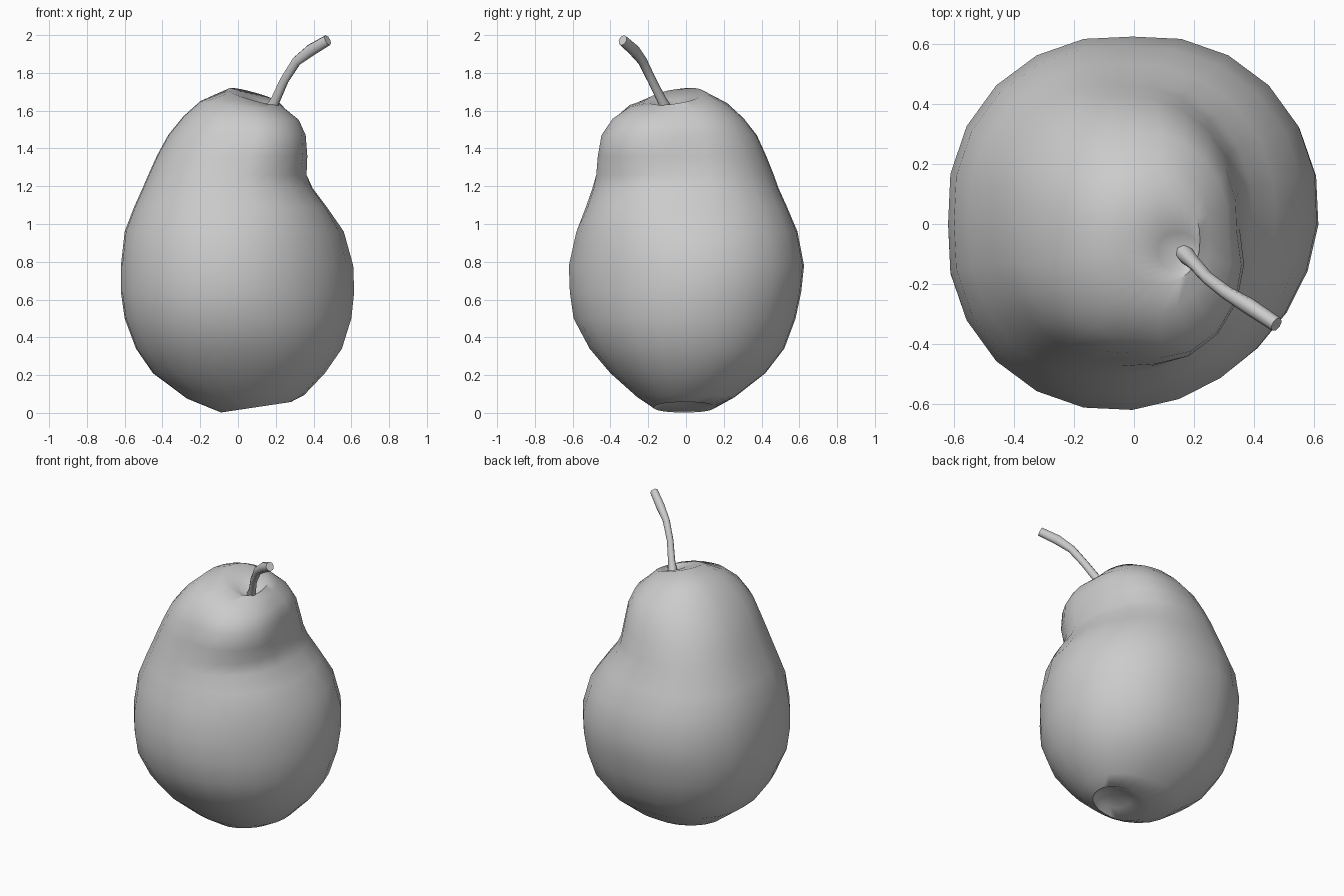
import bpy, bmesh
from math import sin, cos, pi
from mathutils import Vector

if "Cube" in bpy.data.objects:
    bpy.data.objects.remove(bpy.data.objects["Cube"])


def make_object(name, rings, start, end):
    """Skin a list of rings, closing both ends with a fan to a centre point."""
    bm = bmesh.new()
    loops = [[bm.verts.new(p) for p in ring] for ring in rings]
    n = len(loops[0])
    for a, b in zip(loops, loops[1:]):
        for i in range(n):
            j = (i + 1) % n
            bm.faces.new((a[i], a[j], b[j], b[i]))
    for loop, tip in ((loops[0], start), (loops[-1], end)):
        v = bm.verts.new(tip)
        for i in range(n):
            bm.faces.new((loop[i], loop[(i + 1) % n], v))
    bmesh.ops.recalc_face_normals(bm, faces=bm.faces)
    me = bpy.data.meshes.new(name)
    bm.to_mesh(me)
    bm.free()
    ob = bpy.data.objects.new(name, me)
    bpy.context.collection.objects.link(ob)
    bpy.ops.object.select_all(action='DESELECT')
    ob.select_set(True)
    bpy.context.view_layer.objects.active = ob
    bpy.ops.object.shade_smooth_by_angle(angle=1.0)
    return ob


def body_ring(z, sx, sy, x0, x1, y0, y1, bulge, n=24):
    """Lopsided oval; sx and sy tilt it, bulge swells its front right corner."""
    cx = (x0 + x1) / 2
    cy = (y0 + y1) / 2
    pts = []
    for i in range(n):
        t = 2 * pi * i / n
        c, s = cos(t), sin(t)
        corner = abs(sin(2 * t))
        k = 1 + corner * (bulge if c > 0 and s < 0 else 0.045)
        x = cx + k * c * (x1 - x0) / 2
        y = cy + k * s * (y1 - y0) / 2
        pts.append((x, y, z + sx * (x - cx) + sy * (y - cy)))
    return pts


# Fruit body, from the off-centre blossom dimple up to the stem pit
sections = [
    (0.065, 0.15, 0, 0.04, 0.25, -0.13, 0.08, 0),
    (0.030, 0.15, 0, -0.09, 0.28, -0.17, 0.15, 0),
    (0.085, 0.03, 0, -0.27, 0.35, -0.26, 0.26, 0),
    (0.21, 0, 0, -0.45, 0.46, -0.40, 0.42, 0),
    (0.34, 0, 0, -0.54, 0.55, -0.51, 0.52, -0.02),
    (0.50, 0, 0, -0.60, 0.60, -0.595, 0.58, -0.04),
    (0.64, 0, 0, -0.62, 0.615, -0.615, 0.61, -0.05),
    (0.78, 0, 0, -0.62, 0.61, -0.62, 0.625, -0.05),
    (0.96, 0, 0, -0.60, 0.56, -0.58, 0.59, -0.02),
    (1.09, 0, 0, -0.55, 0.47, -0.53, 0.535, 0.03),
    (1.19, 0, 0, -0.505, 0.395, -0.495, 0.49, 0.04),
    (1.26, 0, 0, -0.475, 0.363, -0.475, 0.465, 0.07),
    (1.36, 0, 0, -0.43, 0.352, -0.45, 0.425, 0.15),
    (1.47, 0, 0, -0.37, 0.343, -0.43, 0.375, 0.16),
    (1.56, -0.03, 0, -0.29, 0.315, -0.38, 0.305, 0.12),
    (1.63, -0.09, 0.02, -0.20, 0.25, -0.30, 0.22, 0.06),
    (1.675, -0.28, 0.15, -0.05, 0.22, -0.20, 0.09, 0.03),
    (1.635, -0.30, 0.1, 0.08, 0.215, -0.155, -0.03, 0),
]
make_object("pear_body", [body_ring(*s) for s in sections],
            (0.16, -0.03, 0.095), (0.165, -0.10, 1.60))

# Curved stem leaning towards the front right
path = [
    ((0.16, -0.09, 1.58), 0.038),
    ((0.20, -0.13, 1.66), 0.027),
    ((0.245, -0.18, 1.76), 0.025),
    ((0.31, -0.23, 1.862), 0.027),
    ((0.385, -0.275, 1.92), 0.033),
    ((0.475, -0.335, 1.973), 0.030),
]
centres = [Vector(p) for p, r in path]
stem_rings = []
for i, (p, r) in enumerate(path):
    d = (centres[min(i + 1, len(path) - 1)] - centres[max(i - 1, 0)]).normalized()
    u = d.cross(Vector((0.6, 0.8, 0))).normalized()
    v = d.cross(u)
    stem_rings.append([centres[i] + r * (u * cos(pi * k / 4) + 0.85 * v * sin(pi * k / 4))
                       for k in range(8)])
make_object("stem", stem_rings, centres[0], centres[-1])
